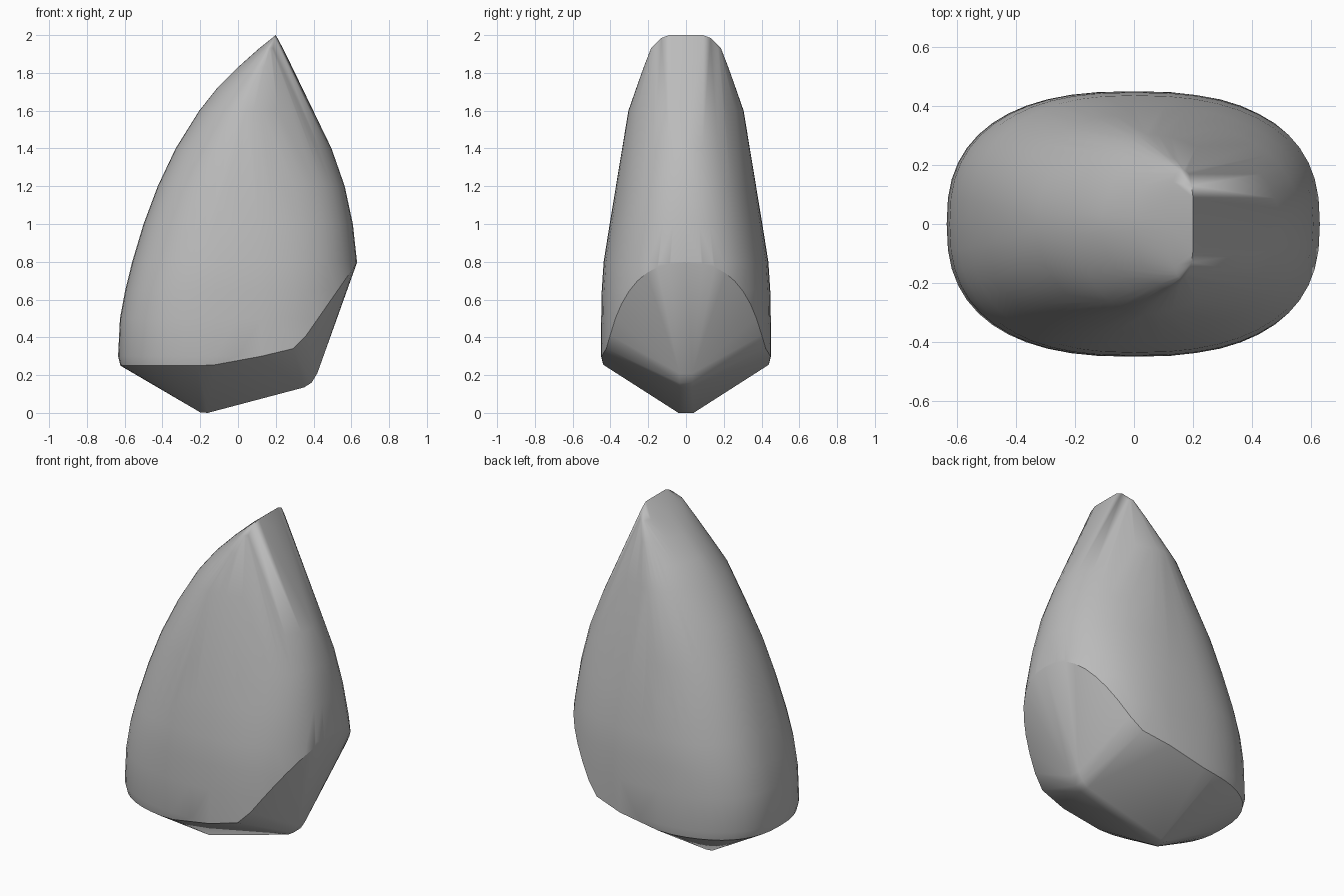
import bpy, bmesh, math

if "Cube" in bpy.data.objects:
    bpy.data.objects.remove(bpy.data.objects["Cube"])

SEGMENTS = 48

# Cross-sections of the shell: z, left x, widest-point x, right x, half depth, roundness
SECTIONS = [
    (0.30, -0.635, 0.00, 0.630, 0.450, 2.5),
    (0.50, -0.625, 0.00, 0.630, 0.449, 2.5),
    (0.65, -0.597, 0.00, 0.630, 0.446, 2.5),
    (0.80, -0.560, 0.00, 0.630, 0.436, 2.4),
    (1.00, -0.500, 0.00, 0.608, 0.404, 2.3),
    (1.20, -0.425, 0.00, 0.565, 0.371, 2.2),
    (1.40, -0.330, 0.02, 0.495, 0.338, 2.0),
    (1.60, -0.205, 0.04, 0.395, 0.305, 1.9),
    (1.72, -0.110, 0.08, 0.340, 0.263, 1.8),
    (1.83,  0.000, 0.12, 0.287, 0.224, 1.8),
    (1.93,  0.112, 0.16, 0.238, 0.185, 1.8),
]


def rim_height(x):
    """Height of the crease where the shell meets the faceted base."""
    stops = [(-0.64, 0.25), (-0.15, 0.25), (0.28, 0.33), (0.34, 0.38), (0.64, 0.81)]
    for (x0, z0), (x1, z1) in zip(stops, stops[1:]):
        if x <= x1:
            return z0 + (z1 - z0) * (x - x0) / (x1 - x0)
    return stops[-1][1]


def outline(left, middle, right, depth, power):
    """Closed superellipse with separate left and right lengths."""
    points = []
    for i in range(SEGMENTS):
        a = 2 * math.pi * i / SEGMENTS
        c, s = math.cos(a), math.sin(a)
        reach = right - middle if c > 0 else middle - left
        x = middle + math.copysign(abs(c) ** (2 / power), c) * reach
        y = math.copysign(abs(s) ** (2 / power), s) * depth
        points.append((x, y))
    return points


points = []

# Shell wall, kept only above the slanted rim
for z, left, middle, right, depth, power in SECTIONS:
    points += [(x, y, z) for x, y in outline(left, middle, right, depth, power)
               if z >= rim_height(x) - 0.005]

# Rim crease, slightly tucked in on the left
for x, y in outline(-0.635, 0.0, 0.63, 0.45, 2.5):
    tuck = 0.98 if x < 0.25 else 1.0
    points.append((x * tuck, y * tuck, rim_height(x)))

# Mirrored tip ridge and narrow keel
for side in (-1, 1):
    points += [(0.200, side * 0.09, 2.000),
               (0.195, side * 0.13, 1.985),
               (-0.20, side * 0.04, 0.003),
               (-0.16, side * 0.04, 0.000),
               (0.35, side * 0.03, 0.135),
               (0.39, side * 0.035, 0.160),
               (0.42, side * 0.035, 0.210)]

# Wrap everything in one closed skin
bm = bmesh.new()
for p in points:
    bm.verts.new(p)
bmesh.ops.remove_doubles(bm, verts=bm.verts[:], dist=0.002)
bmesh.ops.convex_hull(bm, input=bm.verts[:], use_existing_faces=False)
loose = [v for v in bm.verts if not v.link_faces]
bmesh.ops.delete(bm, geom=loose, context='VERTS')
bmesh.ops.dissolve_limit(bm, angle_limit=math.radians(0.5),
                         verts=bm.verts[:], edges=bm.edges[:])
bmesh.ops.recalc_face_normals(bm, faces=bm.faces[:])

mesh = bpy.data.meshes.new("pointed_stone")
bm.to_mesh(mesh)
bm.free()

# Single grey stone colour
grey = bpy.data.materials.new("stone grey")
grey.diffuse_color = (0.5, 0.5, 0.5, 1.0)
grey.use_nodes = True
grey.node_tree.nodes["Principled BSDF"].inputs["Base Color"].default_value = grey.diffuse_color
mesh.materials.append(grey)

stone = bpy.data.objects.new("pointed_stone", mesh)
bpy.context.collection.objects.link(stone)

# Smooth sides with sharp creases
bpy.context.view_layer.objects.active = stone
stone.select_set(True)
bpy.ops.object.shade_smooth_by_angle(angle=math.radians(28))
